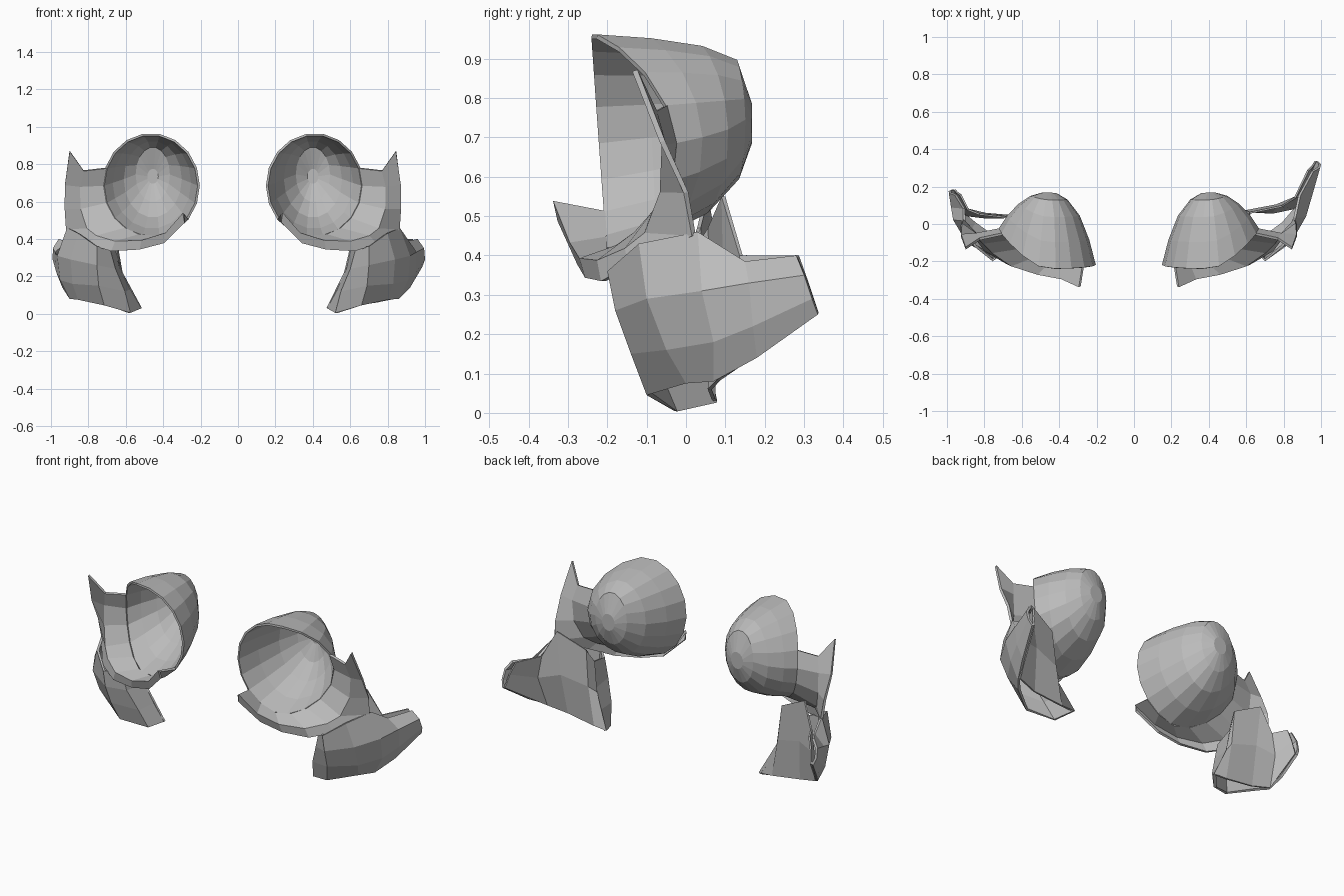
import bpy
import math

cube = bpy.data.objects.get("Cube")
if cube:
    bpy.data.objects.remove(cube, do_unlink=True)

steel = bpy.data.materials.new("plain grey")
steel.use_nodes = True
grey = (0.5, 0.5, 0.5, 1)
steel.diffuse_color = grey
steel.node_tree.nodes["Principled BSDF"].inputs["Base Color"].default_value = grey


def place(point, side, swing):
    """Put a point on one side; the right arm is pulled in towards the front."""
    x, y, z = point
    if side < 0:
        x += 0.055
        if swing and y > 0:
            x -= 0.2 * y
            y *= 0.55
    return (side * x, y, z)


def sheet(name, rows, side, thickness, offset, closed=False, cap=False, swing=False):
    """Skin a grid of points and give it thickness."""
    count = len(rows[0])
    verts = [place(p, side, swing) for row in rows for p in row]
    faces = []
    for i in range(len(rows) - 1):
        for j in range(count if closed else count - 1):
            k = (j + 1) % count
            faces.append((i * count + j, (i + 1) * count + j,
                          (i + 1) * count + k, i * count + k))
    if cap:
        last = (len(rows) - 1) * count
        faces.append(tuple(range(last, last + count)))
    if side < 0:
        faces = [tuple(reversed(f)) for f in faces]
    mesh = bpy.data.meshes.new(name)
    mesh.from_pydata(verts, [], faces)
    mesh.materials.append(steel)
    obj = bpy.data.objects.new(name, mesh)
    bpy.context.collection.objects.link(obj)
    solid = obj.modifiers.new("thickness", "SOLIDIFY")
    solid.thickness = thickness
    solid.offset = offset
    return obj


# Cup rings: depth, half width, half height, centre x, centre height
CUP = [(0, .255, .275, .41, .685), (.35, .215, .25, .405, .70),
       (.68, .16, .21, .4, .72), (.9, .095, .15, .4, .745), (1, .035, .045, .4, .735)]


def cup_point(degrees, ring):
    """A point on the cup; the rim is slanted back on the outer side."""
    depth, wide, high, across, up = ring
    a = math.radians(degrees)
    rim = -.22 + .19 * max(0, math.cos(a)) ** 1.5 - .02 * math.sin(a)
    return (across + wide * math.cos(a), rim + (.165 - rim) * depth,
            up + high * math.sin(a))


# Flange round the cup: rim angle, fold point, outer edge point.
# It runs from the raised outer tip, down the side and under to the inner point.
FLANGE = [
    (20, (.77, -.08, .765), (.845, -.13, .87)),
    (0, (.79, -.055, .68), (.87, -.06, .69)),
    (-20, (.785, -.06, .56), (.868, 0, .56)),
    (-40, (.75, -.1, .455), (.86, .02, .45)),
    (-57, (.70, -.15, .415), (.74, -.14, .37)),
    (-75, (.6, -.22, .385), (.62, -.21, .335)),
    (-95, (.46, -.265, .39), (.47, -.25, .345)),
    (-118, (.33, -.29, .43), (.34, -.27, .38)),
    (-140, (.235, -.335, .535), (.23, -.32, .49)),
]

# Outer face of the arm guard, from the hanging inner edge round to the rear end
arm = [
    [(.61, -.0, .38), (.58, .02, .24), (.53, .05, .13), (.475, .075, .03)],
    [(.63, -.13, .35), (.6, -.12, .24), (.55, -.08, .12), (.52, -.03, .005)],
    [(.70, -.2, .36), (.70, -.18, .26), (.69, -.14, .15), (.66, -.1, .045)],
    [(.80, -.12, .43), (.84, -.1, .29), (.83, -.05, .16), (.80, 0, .075)],
    [(.865, .03, .46), (.92, .04, .31), (.91, .07, .18), (.86, .07, .08)],
    [(.89, .15, .385), (.955, .16, .33), (.95, .17, .22), (.92, .18, .14)],
    [(.96, .28, .40), (.995, .3, .35), (1, .32, .29), (.985, .335, .25)],
]

# Inner wall of the arm guard, with a small peak behind the side plate
back_wall = [
    [(.61, 0, .38), (.57, .03, .22), (.475, .075, .03)],
    [(.62, .06, .47), (.6, .07, .26), (.56, .07, .035)],
    [(.79, .095, .55), (.76, .1, .3), (.74, .06, .06)],
    [(.86, .14, .40), (.88, .15, .27), (.86, .085, .085)],
    [(.93, .285, .40), (.955, .31, .33), (.97, .335, .255)],
]

for label, side in (("left", 1), ("right", -1)):
    cup = [[cup_point(a, ring) for a in range(0, 360, 20)] for ring in CUP]
    flange = [[cup_point(a, CUP[0]), fold, edge] for a, fold, edge in FLANGE]
    sheet(label + "_cup", cup, side, .012, 0, closed=True, cap=True)
    sheet(label + "_flange", flange, side, .014, 0)
    sheet(label + "_arm_guard", arm, side, .014, 1, swing=True)
    sheet(label + "_arm_back_wall", back_wall, side, .01, 0, swing=True)
